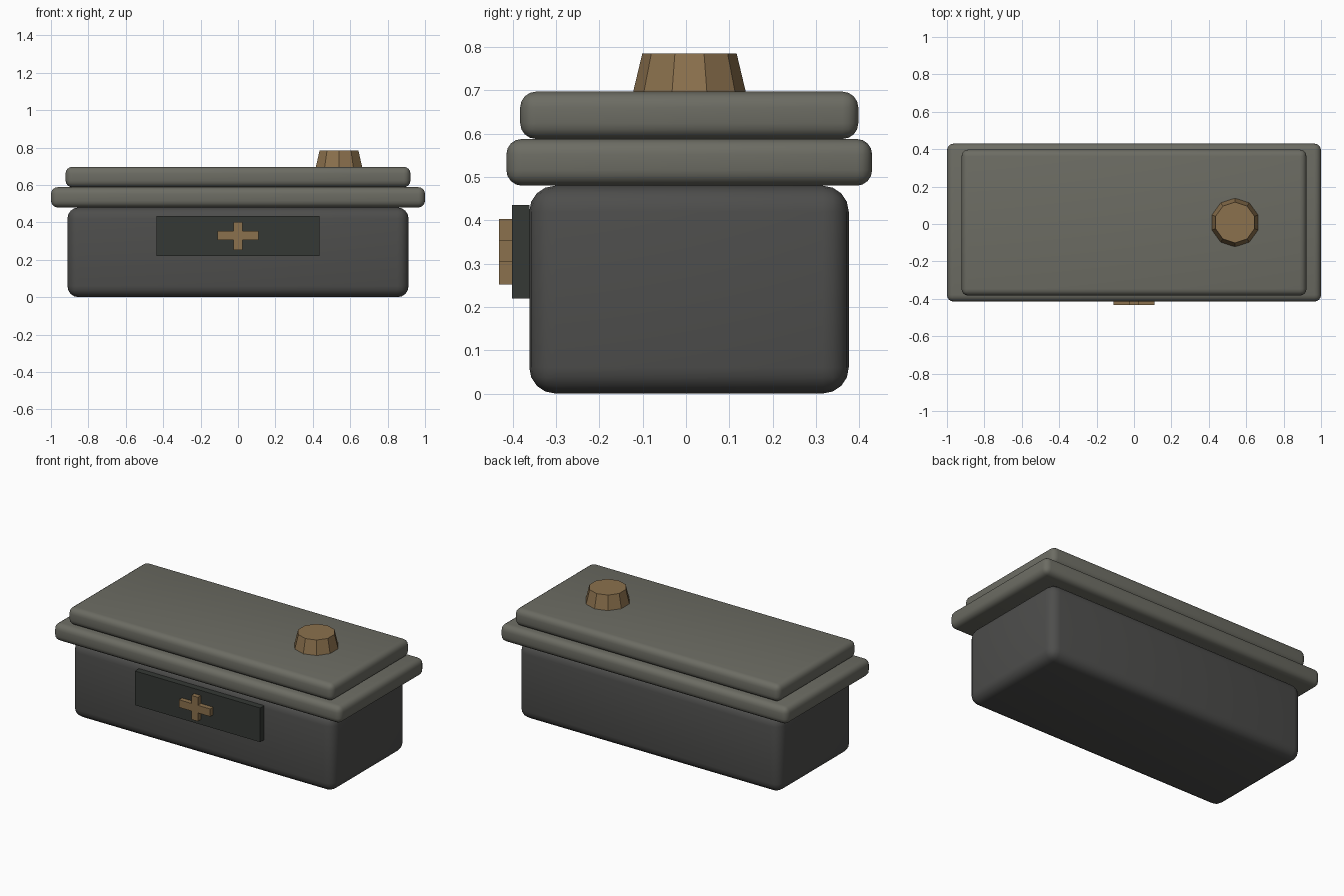
import bpy
import math

if "Cube" in bpy.data.objects:
    bpy.data.objects.remove(bpy.data.objects["Cube"])


def material(name, rgb):
    m = bpy.data.materials.new(name)
    m.diffuse_color = (*rgb, 1)
    m.use_nodes = True
    m.node_tree.nodes["Principled BSDF"].inputs["Base Color"].default_value = m.diffuse_color
    return m


DARK = material("dark_grey", (0.075, 0.075, 0.072))
LID = material("warm_grey", (0.15, 0.15, 0.125))
PLATE = material("plate_grey", (0.035, 0.04, 0.035))
BRASS = material("brass", (0.26, 0.165, 0.075))


def box(name, lo, hi, mat, bevel=0.0, segments=4):
    """Box between two corners, optionally with rounded edges."""
    bpy.ops.mesh.primitive_cube_add(size=1, location=[(a + b) / 2 for a, b in zip(lo, hi)])
    ob = bpy.context.object
    ob.name = name
    ob.scale = [b - a for a, b in zip(lo, hi)]
    bpy.ops.object.transform_apply(location=False, rotation=False, scale=True)
    ob.data.materials.append(mat)
    if bevel:
        mod = ob.modifiers.new("rounded_edges", "BEVEL")
        mod.width = bevel
        mod.segments = segments
        bpy.ops.object.modifier_apply(modifier=mod.name)
        bpy.ops.object.shade_smooth_by_angle(angle=math.radians(35))
    return ob


# Body and two-step lid
box("body", (-0.912, -0.362, 0), (0.912, 0.376, 0.48), DARK, 0.06)
box("lid_rim", (-1, -0.415, 0.48), (1, 0.43, 0.588), LID, 0.036)
box("lid_top", (-0.922, -0.383, 0.588), (0.922, 0.398, 0.697), LID, 0.036)

# Front plate with cross emblem
box("front_plate", (-0.436, -0.402, 0.22), (0.436, -0.362, 0.435), PLATE)
box("cross_bar", (-0.109, -0.432, 0.305), (0.109, -0.402, 0.353), BRASS)
box("cross_post", (-0.023, -0.432, 0.252), (0.023, -0.402, 0.403), BRASS)

# Ten-sided tapered knob
bpy.ops.mesh.primitive_cone_add(vertices=10, radius1=0.13, radius2=0.109, depth=0.088,
                                location=(0.54, 0.008, 0.741))
knob = bpy.context.object
knob.name = "lid_knob"
knob.data.materials.append(BRASS)
